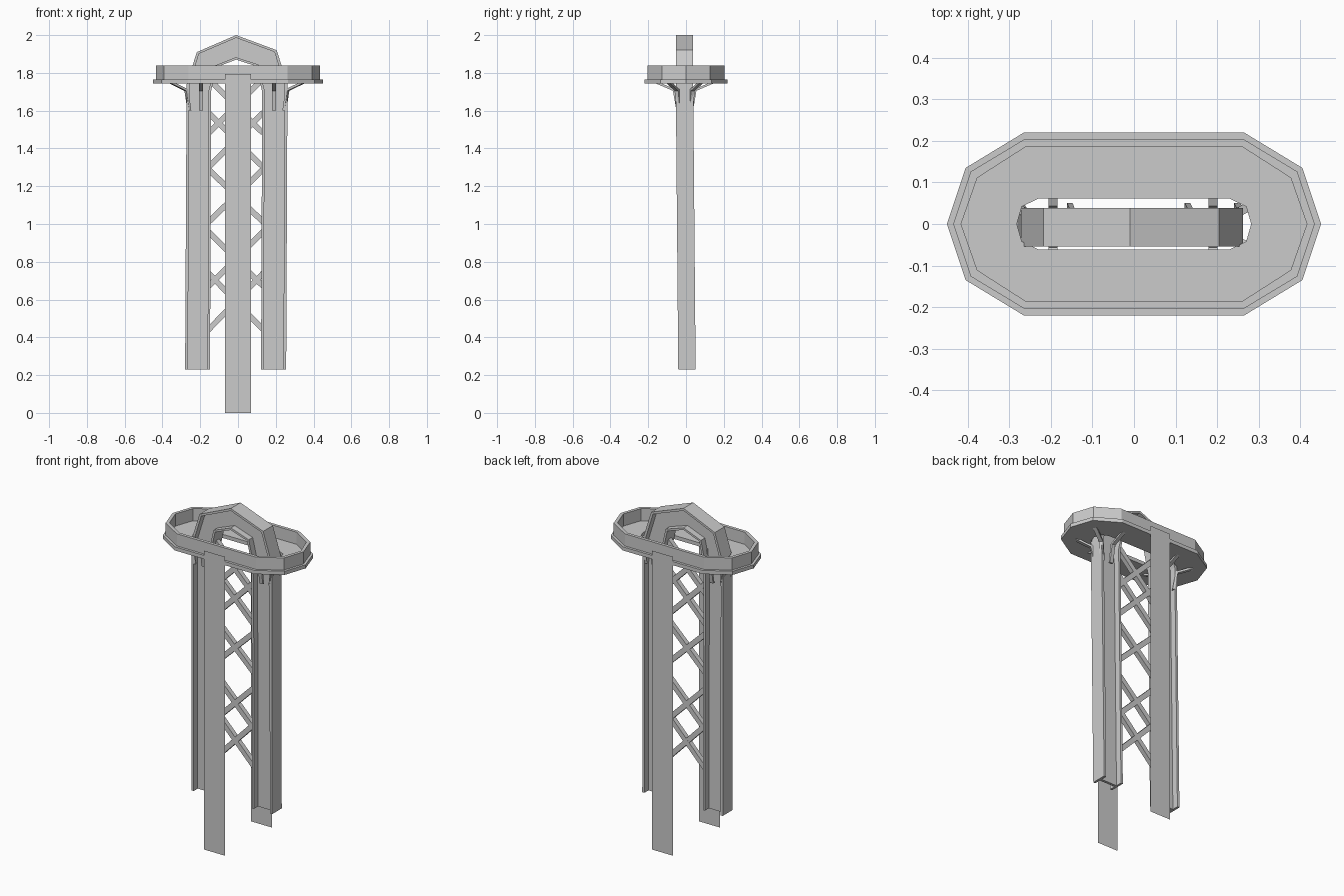
import bpy, bmesh, math
from mathutils import Vector

if "Cube" in bpy.data.objects:
    bpy.data.objects.remove(bpy.data.objects["Cube"])


def finish(name, bm):
    bmesh.ops.recalc_face_normals(bm, faces=bm.faces)
    me = bpy.data.meshes.new(name)
    bm.to_mesh(me)
    bm.free()
    ob = bpy.data.objects.new(name, me)
    bpy.context.collection.objects.link(ob)
    return ob


def lean(z):
    # the post drifts slightly in y towards its top
    return 0.005 - 0.013 * min(1, max(0, (z - 0.23) / 1.51))


def skin(bm, rings, closed=False):
    """Join equally long closed rings of points with quads."""
    vs = [[bm.verts.new(p) for p in r] for r in rings]
    n = len(vs[0])
    pairs = list(zip(vs, vs[1:])) + ([(vs[-1], vs[0])] if closed else [])
    for a, b in pairs:
        for i in range(n):
            j = (i + 1) % n
            bm.faces.new((a[i], a[j], b[j], b[i]))
    if not closed:
        bm.faces.new(vs[0])
        bm.faces.new(vs[-1])


# bent I-beam: two legs joined by an arch on top
outer = [(-.28, .23), (-.272, 1.74), (-.218, 1.91), (-.01, 2.0),
         (.205, 1.92), (.262, 1.74), (.255, .23)]
inner = [(-.148, .23), (-.143, 1.7), (-.115, 1.83), (-.01, 1.87),
         (.098, 1.835), (.128, 1.7), (.122, .23)]


def beam_part(name, f0, f1, half):
    rings = []
    for o, i in zip(outer, inner):
        o, i = Vector(o), Vector(i)
        a, b = o.lerp(i, f0), o.lerp(i, f1)
        rings.append([(a.x, lean(a.y) - half, a.y), (a.x, lean(a.y) + half, a.y),
                      (b.x, lean(b.y) + half, b.y), (b.x, lean(b.y) - half, b.y)])
    bm = bmesh.new()
    skin(bm, rings)
    finish(name, bm)


beam_part("outer_flange", 0, .11, .046)
beam_part("beam_web", .11, .9, .008)
beam_part("inner_flange", .9, 1, .046)

# crossed braces between the legs
bm = bmesh.new()
for lo, hi in [(.45, .73), (.68, .95), (1.02, 1.28), (1.31, 1.58), (1.49, 1.76)]:
    for z0, z1 in ((lo, hi), (hi, lo)):
        rings = []
        for x, z in ((-.147, z0), (.124, z1)):
            y = lean(z)
            rings.append([(x, y - .014, z - .021), (x, y + .014, z - .021),
                          (x, y + .014, z + .021), (x, y - .014, z + .021)])
        skin(bm, rings)
finish("cross_braces", bm)


# platform: one cross-section carried round a ten-sided oval
def oval(quarter, z):
    (ax, _), b, c = quarter
    half = [(ax, 0), b, c, (-c[0], c[1]), (-b[0], b[1])]
    return [Vector((x, y, z)) for x, y in half + [(-x, -y) for x, y in half]]


rim = [(.45, 0), (.405, .135), (.265, .22)]
wall_out = [(.435, 0), (.393, .126), (.262, .205)]
wall_in = [(.416, 0), (.377, .111), (.26, .186)]
hole = [(.282, 0), (.27, .042), (.23, .061)]
bm = bmesh.new()
skin(bm, [oval(hole, 1.743), oval(rim, 1.743), oval(rim, 1.765), oval(wall_out, 1.765),
          oval(wall_out, 1.838), oval(wall_in, 1.838), oval(wall_in, 1.765),
          oval(hole, 1.765)], closed=True)
finish("platform", bm)

# bent brackets from the legs to the underside of the platform
bm = bmesh.new()
strip = [(-.006, 1.6, .0), (.012, 1.705, .008), (.105, 1.745, .008)]


def bracket(x, y, angle):
    d = Vector((math.cos(angle), math.sin(angle), 0))
    s = Vector((-d.y, d.x, 0)) * .011
    rings = []
    for dist, z, t in strip:
        p = Vector((x, y, z)) + d * dist
        q = p - d * .012 + Vector((0, 0, t))
        rings.append([p - s, p + s, q + s, q - s])
    skin(bm, rings)


for sx, cx in ((-1, -.195), (1, .19)):
    for sy in (-1, 1):
        bracket(cx, -.007 + sy * .05, sy * math.pi / 2)
        out = math.radians(28)
        bracket(-.006 + sx * .262, -.007 + sy * .038, sy * (out if sx > 0 else math.pi - out))
finish("platform_brackets", bm)

# flat ladder panels at front and back
for name, y in (("front_ladder_panel", -.222), ("back_ladder_panel", .222)):
    bm = bmesh.new()
    s = 1 if y < 0 else -1
    f = bm.faces.new([bm.verts.new(p) for p in
                      ((-.07 * s, y, 0), (.07 * s, y, 0), (.07 * s, y, 1.795), (-.07 * s, y, 1.795))])
    me = bpy.data.meshes.new(name)
    bm.to_mesh(me)
    bm.free()
    bpy.context.collection.objects.link(bpy.data.objects.new(name, me))
